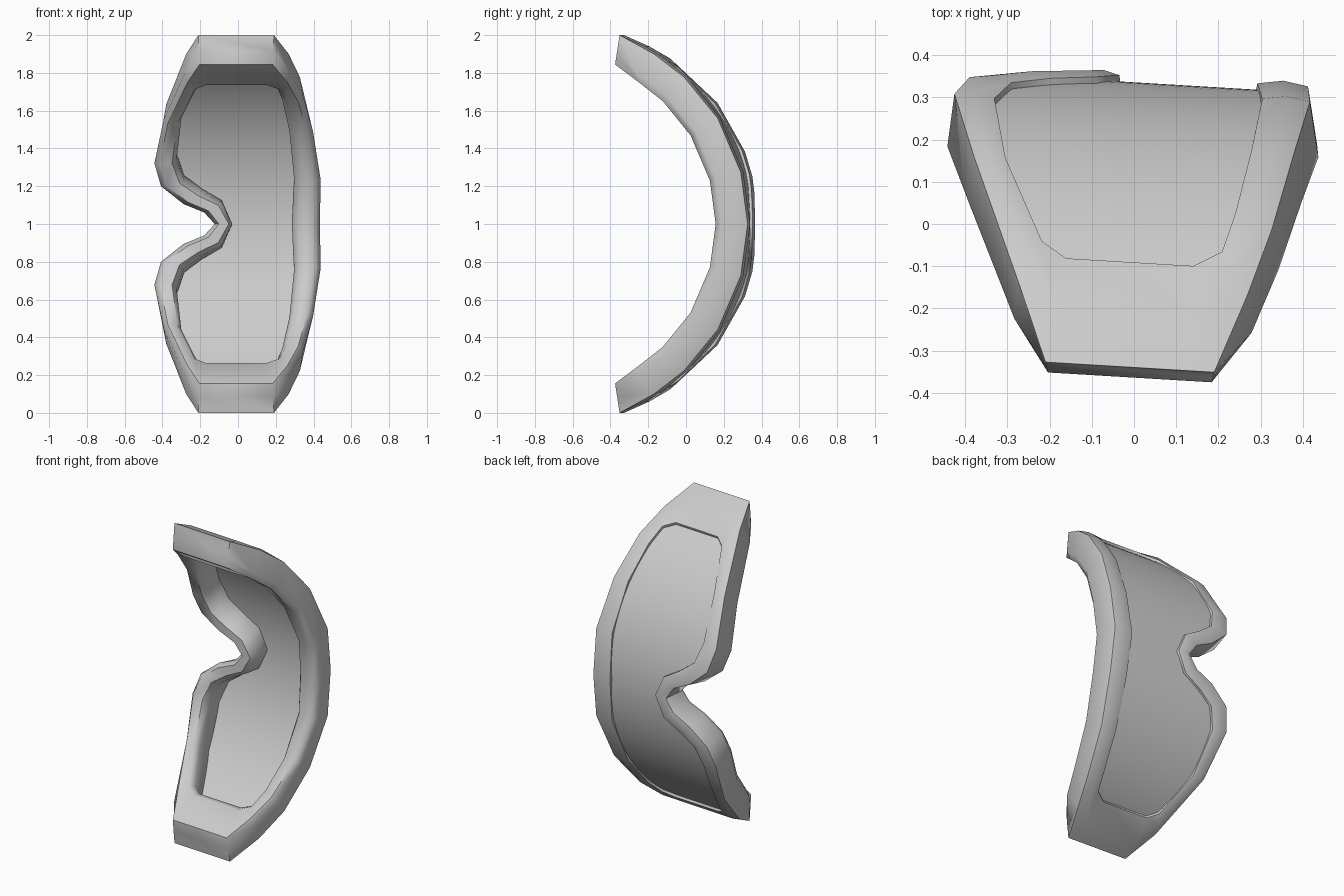
import bpy, bmesh
from math import sin, cos, radians

cube = bpy.data.objects.get("Cube")
if cube:
    bpy.data.objects.remove(cube)

grey = bpy.data.materials.new("light_grey")
grey.use_nodes = True
colour = (0.6, 0.6, 0.6, 1)
grey.diffuse_color = colour
grey.node_tree.nodes["Principled BSDF"].inputs["Base Color"].default_value = colour

AXIS_Y = -0.704     # centre of the face curvature


def bend(x, angle, radius):
    """Wrap a flat outline point round the curved face."""
    a = radians(angle)
    return (x, AXIS_Y + radius * cos(a) - 0.06 * x, 1 + radius * sin(a))


def finish(bm, name, angle):
    bmesh.ops.recalc_face_normals(bm, faces=bm.faces)
    mesh = bpy.data.meshes.new(name)
    bm.to_mesh(mesh)
    bm.free()
    mesh.materials.append(grey)
    obj = bpy.data.objects.new(name, mesh)
    bpy.context.collection.objects.link(obj)
    bpy.ops.object.select_all(action='DESELECT')
    obj.select_set(True)
    bpy.context.view_layer.objects.active = obj
    bpy.ops.object.shade_smooth_by_angle(angle=radians(angle))
    return obj


# Half outline: outer x, outer angle, inner x, inner angle
brow = [(.437, 0, .285, 0), (.44, 15, .297, 15), (.40, 32, .272, 32),
        (.345, 48, .235, 45), (.28, 60, .205, 51.5), (.19, 70, .14, 54)]
nose = [(-.21, 70, -.16, 54), (-.285, 60, -.215, 51.5), (-.395, 37, -.30, 37),
        (-.445, 20.5, -.325, 21.5), (-.41, 12.5, -.285, 14.5),
        (-.29, 6.5, -.19, 10.5), (-.18, 3.7, -.085, 7), (-.125, 0, -.03, 0)]
half = brow + nose
ring = half + [(a, -b, c, -d) for a, b, c, d in half[-2:0:-1]]

# Cross sections: fraction from outer to inner edge, radius
side = [(.16, 1.055), (.55, 1.065), (.95, 1.055), (1, 1.02), (1, .93),
        (.8, .89), (.25, .885), (.02, .92)]
end = [(0, 1.064), (.5, 1.064), (.97, 1.055), (1, 1.02), (1, .92),
       (.85, .885), (.12, .91), (.06, .98)]

# Padded frame swept round the outline
bm = bmesh.new()
loops = []
for xo, ao, xi, ai in ring:
    section = end if abs(ao) == 70 else side
    loops.append([bm.verts.new(bend(xo + (xi - xo) * s, ao + (ai - ao) * s, r))
                  for s, r in section])
n = len(side)
for i, loop in enumerate(loops):
    nxt = loops[(i + 1) % len(loops)]
    for j in range(n):
        k = (j + 1) % n
        bm.faces.new((loop[j], loop[k], nxt[k], nxt[j]))
finish(bm, "goggle_frame", 55)


# Curved lens sheet, its edge buried in the frame
def edge_x(stations, angle):
    mids = sorted(((b + d) / 2, (a + c) / 2) for a, b, c, d in stations)
    for (a0, x0), (a1, x1) in zip(mids, mids[1:]):
        if angle <= a1:
            return x0 + (x1 - x0) * (angle - a0) / (a1 - a0)
    return mids[-1][1]


bm = bmesh.new()
rows = []
for i in range(-30, 31):
    angle = i * 2
    left, right = edge_x(nose, abs(angle)), edge_x(brow, abs(angle))
    rows.append([bm.verts.new(bend(left + (right - left) * t / 4, angle, 1.04))
                 for t in range(5)])
for low, high in zip(rows, rows[1:]):
    for j in range(4):
        bm.faces.new((low[j], low[j + 1], high[j + 1], high[j]))
finish(bm, "goggle_lens", 40)
